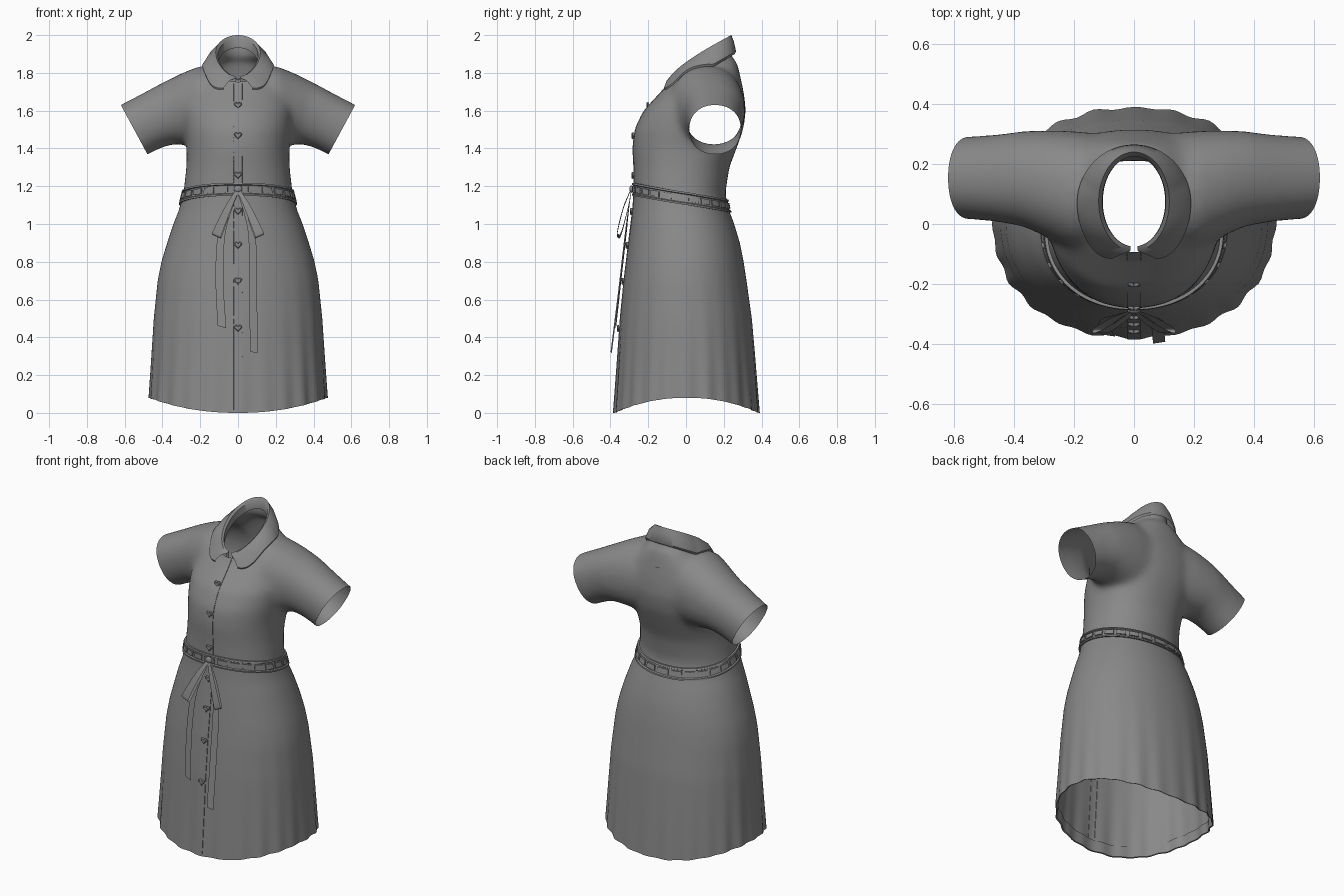
import bpy, bmesh, math
from mathutils import Vector
from mathutils.bvhtree import BVHTree

if "Cube" in bpy.data.objects:
    bpy.data.objects.remove(bpy.data.objects["Cube"])

cloth = bpy.data.materials.new("grey cloth")
cloth.diffuse_color = (0.25, 0.25, 0.25, 1)
cloth.use_nodes = True
cloth.node_tree.nodes["Principled BSDF"].inputs["Base Color"].default_value = cloth.diffuse_color

# Body profile: height, half width, front y, back y
BODY = [(0, .475, -.38, .388), (.3, .457, -.36, .365), (.5, .445, -.347, .348),
        (.7, .425, -.328, .32), (.8, .405, -.316, .305), (.9, .375, -.304, .285),
        (1.0, .342, -.292, .255), (1.08, .310, -.282, .225), (1.16, .290, -.276, .208),
        (1.3, .274, -.277, .23), (1.4, .272, -.283, .268), (1.5, .285, -.273, .304),
        (1.6, .295, -.224, .318), (1.7, .28, -.132, .306), (1.78, .235, -.06, .288),
        (1.84, .15, 0, .275), (1.87, .12, .03, .265)]


def rounded(v, power):
    return math.copysign(abs(v) ** power, v)


def body_point(z, t, out=0.0):
    """Point on the body at height z and angle t, pushed outward by out."""
    i = max(k for k in range(len(BODY) - 1) if k == 0 or BODY[k][0] <= z)
    p, q = BODY[i], BODY[i + 1]
    f = (z - p[0]) / (q[0] - p[0])
    a, y0, y1 = (p[k] + (q[k] - p[k]) * f for k in (1, 2, 3))
    # the upper back is flatter than the rest
    power = .93 - (.1 * min(1, max(0, (z - 1.25) / .2)) if math.sin(t) > 0 else 0)
    return Vector(((a + out) * rounded(math.cos(t), power),
                   (y0 + y1) / 2 + ((y1 - y0) / 2 + out) * rounded(math.sin(t), power), z))


def waist_z(t):
    """Height of the tilted waistline."""
    return 1.14 - .044 * math.sin(t)


def angles(n):
    return [2 * math.pi * i / n for i in range(n)]


def finish(bm, name, angle=40):
    bmesh.ops.recalc_face_normals(bm, faces=bm.faces)
    me = bpy.data.meshes.new(name)
    bm.to_mesh(me)
    bm.free()
    me.materials.clear()
    me.materials.append(cloth)
    ob = bpy.data.objects.new(name, me)
    bpy.context.collection.objects.link(ob)
    bpy.ops.object.select_all(action='DESELECT')
    ob.select_set(True)
    bpy.context.view_layer.objects.active = ob
    bpy.ops.object.shade_smooth_by_angle(angle=math.radians(angle))
    return ob


def add_loft(bm, rings, closed=True, caps=False, loop=False):
    vs = [[bm.verts.new(p) for p in r] for r in rings]
    n = len(vs[0])
    for k in range(len(vs) if loop else len(vs) - 1):
        a, b = vs[k], vs[(k + 1) % len(vs)]
        for i in range(n if closed else n - 1):
            j = (i + 1) % n
            bm.faces.new((a[i], a[j], b[j], b[i]))
    if caps:
        bm.faces.new(vs[0])
        bm.faces.new(vs[-1])


def loft(name, rings, **kw):
    bm = bmesh.new()
    add_loft(bm, rings, **kw)
    return finish(bm, name)


# Skirt: soft pleats at a hem that dips at front and back, with a folded edge inside
def skirt_point(t, s, out=0.0):
    hem = .08 * math.cos(t) ** 2
    z = hem + (waist_z(t) - hem) * s
    wave = .0045 * math.cos(24 * t) + .002 * math.cos(17 * t + 1)
    return body_point(z, t, out + wave * (1 - s) ** 3)


fold = [[skirt_point(t, s, -.007) for t in angles(144)] for s in (.06, .03, .002)]
skirt = loft("skirt", fold + [[skirt_point(t, k / 28) for t in angles(144)] for k in range(29)])

# Bodice: torso, neck and sleeves fused into one skin
bm = bmesh.new()
add_loft(bm, [[body_point(1.03 + k * .03, t) for t in angles(48)] for k in range(29)], caps=True)
add_loft(bm, [[(.118 * math.cos(t), .075 + .165 * math.sin(t), z) for t in angles(32)]
              for z in (1.6, 2.08)], caps=True)
# Sleeve sections: centre x, y, z, half height, half depth, lean
SLEEVE = [(0, .12, 1.62, .215, .17, 0), (.2, .11, 1.617, .218, .2, .05),
          (.285, .133, 1.605, .192, .18, .1), (.365, .151, 1.587, .166, .16, .2),
          (.46, .153, 1.545, .152, .145, .4), (.55, .154, 1.5, .15, .138, .495),
          (.64, .154, 1.452, .15, .138, .495)]
for side in (-1, 1):
    rings = []
    for x, y, z, h, d, lean in SLEEVE:
        ring = []
        for t in angles(40):
            up, across = h * rounded(math.cos(t), .92), d * rounded(math.sin(t), .92)
            ring.append((side * (x + up * math.sin(lean)), y + across, z + up * math.cos(lean)))
        rings.append(ring)
    add_loft(bm, rings, caps=True)
solid = finish(bm, "bodice_form")
remesh = solid.modifiers.new("fuse", 'REMESH')
remesh.mode = 'VOXEL'
remesh.voxel_size = .014
smooth = solid.modifiers.new("soften", 'SMOOTH')
smooth.factor = .5
smooth.iterations = 28
fused = bpy.data.meshes.new_from_object(solid.evaluated_get(bpy.context.evaluated_depsgraph_get()))
bpy.data.objects.remove(solid)
bm = bmesh.new()
bm.from_mesh(fused)
# Cut open the waist, both cuffs and the neck
CUTS = [((0, -.03, 1.135), (0, -.17, -1)), ((.55, 0, 1.5), (.88, 0, -.475)),
        ((-.55, 0, 1.5), (-.88, 0, -.475)), ((0, -.09, 1.755), (0, -.62, 1))]
for co, no in CUTS:
    bmesh.ops.bisect_plane(bm, geom=bm.verts[:] + bm.edges[:] + bm.faces[:], dist=1e-5,
                           plane_co=co, plane_no=Vector(no).normalized(), clear_outer=True)
bodice = finish(bm, "bodice", 60)


def tree(ob):
    return BVHTree.FromPolygons([v.co for v in ob.data.vertices],
                                [p.vertices[:] for p in ob.data.polygons])


TREES = [tree(skirt), tree(bodice)]


def front_y(x, z):
    hits = [t.ray_cast(Vector((x, -2, z)), Vector((0, 1, 0)))[0] for t in TREES]
    return min([h.y for h in hits if h] or [-.09])


def top_z(x, y):
    hit = TREES[1].ray_cast(Vector((x, y, 3)), Vector((0, 0, -1)))[0]
    return hit.z if hit else 0


# Collar: two mirrored halves folded over the neck edge, with long front tips
def ridge_z(y):
    return 1.77 + .23 * (max(0, y + .09) / .33) ** .75


def collar_ring(u, side):
    t = math.radians(90 - 174 * u)
    c, s = math.cos(t), math.sin(t)
    to = math.radians(90 - 150 * u)
    ox, oy = .19 * math.cos(to), .07 + (.195 if u < .6 else .225) * math.sin(to)
    iy, ry = .075 + .15 * s, .075 + .165 * s
    inner = Vector((.104 * c, iy, ridge_z(iy) - .06))
    lip = Vector((.106 * c, iy, ridge_z(iy) - .012))
    ridge = Vector((.118 * c, ry, ridge_z(ry)))
    outer = Vector((ox, oy, 1.695 + (oy + .12) * .57))
    if u > .9:                                    # rounded tips
        outer = outer.lerp(ridge, 22 * (u - .9) ** 2)
    if oy < .23:
        outer.z = max(outer.z, top_z(outer.x, outer.y) + .012)
    mid = ridge.lerp(outer, .5) + Vector((.008 * c, 0, .012))
    if oy < .1:
        mid.z = max(mid.z, top_z(mid.x, mid.y) + .012)
    under = outer + Vector((-.006 * c, -.006 * s, -.014))
    return [Vector((side * p.x, p.y, p.z)) for p in (inner, lip, ridge, mid, outer, under)]


for side, label in ((-1, "left"), (1, "right")):
    loft("collar_" + label, [collar_ring(k / 40, side) for k in range(41)], closed=False)


# Button placket: a thin raised strip down the front
def strip(z):
    xs = (-.023, -.022, .022, .023)
    return [(x, front_y(x, z) - d, z) for x, d in zip(xs, (-.003, .003, .003, -.003))]


loft("placket", [strip(.015 + 1.73 * k / 90) for k in range(91)], closed=False)

# Heart buttons
for n, z in enumerate((1.755, 1.63, 1.47, 1.26, 1.07, .89, .70, .45)):
    y = front_y(0, z) - .002
    rows = []
    for d, r in ((0, .9), (.007, 1), (.012, .75)):
        rows.append([(.0013 * r * 16 * math.sin(t) ** 3, y - d,
                      z + .0013 * r * (13 * math.cos(t) - 5 * math.cos(2 * t)
                                       - 2 * math.cos(3 * t) - math.cos(4 * t)))
                     for t in angles(24)])
    loft("button_%d" % (n + 1), rows, caps=True)


# Belt: band with raised rails and a woven row of plates
def belt_section(t, section):
    return [body_point(waist_z(t) + h, t, o) for h, o in section]


BAND = [(-.034, -.001), (-.034, .009), (-.025, .011), (-.021, .004),
        (.021, .004), (.025, .011), (.034, .009), (.034, -.001)]
loft("belt_band", [belt_section(t, BAND) for t in angles(120)], loop=True)
PLATE = [(-.015, .001), (-.015, .011), (.015, .011), (.015, .001)]
bm = bmesh.new()
for t in angles(24):
    add_loft(bm, [belt_section(t + (k - 2) * .05, PLATE) for k in range(5)], caps=True)
finish(bm, "belt_plates")


# Bow: ribbons through points of x, y, z, half width
def ribbon(name, pts, across):
    pts = [Vector(p) for p in pts]
    across = Vector(across).normalized()
    rows = []
    for i in range(len(pts) - 1):
        a, b, c, d = (pts[max(0, min(len(pts) - 1, i + k))] for k in (-1, 0, 1, 2))
        for s in range(8 + (i == len(pts) - 2)):
            f = s / 8
            p = .5 * (2 * b + (c - a) * f + (2 * a - 5 * b + 4 * c - d) * f * f
                      + (3 * b - a - 3 * c + d) * f ** 3)
            rows.append([p.xyz - across * p.w, p.xyz + across * p.w])
    loft(name, rows, closed=False)


for side, label in ((-1, "left"), (1, "right")):
    ribbon("bow_loop_" + label,
           [(0, -.29, 1.185, .008), (side * .05, -.33, 1.09, .017),
            (side * .105, -.362, .965, .024), (side * .115, -.36, .937, .025),
            (side * .105, -.343, .95, .024), (side * .05, -.308, 1.08, .016),
            (0, -.288, 1.18, .008)], (side * .9, 0, .4))
ribbon("bow_tail_left", [(0, -.29, 1.18, .008), (-.055, -.306, 1.05, .013), (-.09, -.32, .92, .02),
                         (-.098, -.345, .7, .022), (-.085, -.372, .455, .024)], (1, -.15, -.3))
ribbon("bow_tail_right", [(0, -.29, 1.18, .008), (.045, -.308, 1.05, .013), (.075, -.324, .92, .02),
                          (.08, -.355, .65, .021), (.084, -.396, .32, .021)], (1, .15, -.2))

# Knot
bm = bmesh.new()
bmesh.ops.create_uvsphere(bm, u_segments=16, v_segments=10, radius=1)
for v in bm.verts:
    v.co = Vector((v.co.x * .022, -.288 + v.co.y * .012, 1.185 + v.co.z * .02))
finish(bm, "bow_knot")
